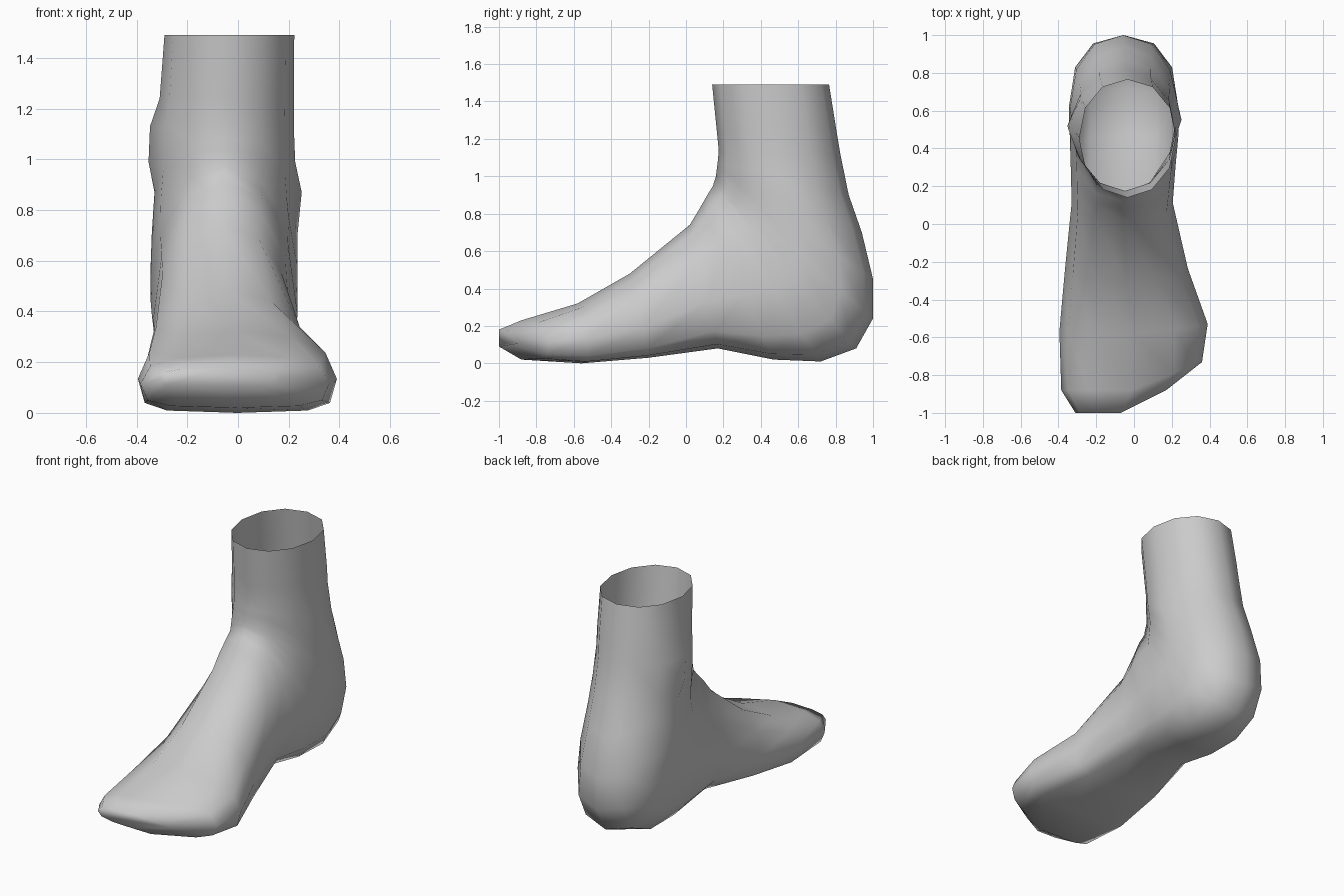
import bpy, bmesh, math

if "Cube" in bpy.data.objects:
    bpy.data.objects.remove(bpy.data.objects["Cube"])

SIDES = 12

# Cross-sections from toe tip, fanning around the heel, up to the leg opening:
# (top y, top z), (bottom y, bottom z), (left x, right x), widest fraction, skew, top exp, sole exp
SECTIONS = [
    ((-1.00, .18), (-1.00, .09), (-.31, .17), .50, .50, .75, .75),
    ((-.88, .23), (-.88, .02), (-.385, .36), .45, .40, .75, .55),
    ((-.58, .32), (-.56, .00), (-.395, .39), .42, .10, .85, .50),
    ((-.30, .48), (-.20, .03), (-.365, .285), .35, 0, .95, .55),
    ((.02, .74), (.17, .08), (-.33, .205), .38, 0, .90, .65),
    ((.08, .84), (.47, .02), (-.335, .22), .42, 0, .90, .65),
    ((.12, .91), (.72, .01), (-.34, .235), .42, 0, .95, .70),
    ((.145, .95), (.91, .08), (-.345, .235), .42, 0, 1.0, .80),
    ((.15, .97), (1.00, .24), (-.345, .235), .45, 0, 1.0, .85),
    ((.16, 1.0), (1.00, .45), (-.34, .225), .47, 0, 1.0, .90),
    ((.165, 1.04), (.94, .70), (-.325, .22), .50, 0, 1.0, 1.0),
    ((.17, 1.08), (.87, .90), (-.315, .22), .50, 0, 1.0, 1.0),
    ((.175, 1.14), (.825, 1.12), (-.315, .22), .50, 0, 1.0, 1.0),
    ((.165, 1.24), (.805, 1.24), (-.305, .22), .50, 0, 1.0, .95),
    ((.14, 1.49), (.765, 1.49), (-.29, .222), .50, 0, 1.0, .95),
]

# Ankle bones: side, y, z, height
ANKLES = [(-1, .50, 1.05, .05), (1, .55, .83, .035)]


def power(v, e):
    return math.copysign(abs(v) ** e, v) if abs(v) > 1e-6 else 0.0


def ring(top, bottom, width, f, skew, e_top, e_sole):
    mid = [b + (t - b) * f for t, b in zip(top, bottom)]
    xm, half = sum(width) / 2, (width[1] - width[0]) / 2
    pts = []
    for i in range(SIDES):
        a = 2 * math.pi * i / SIDES
        e = e_top if math.sin(a) >= 0 else e_sole
        c, s = power(math.cos(a), e), power(math.sin(a), e)
        end = top if s >= 0 else bottom
        x = xm + half * c
        y = mid[0] + (end[0] - mid[0]) * abs(s) + skew * max(0, x - xm)
        z = mid[1] + (end[1] - mid[1]) * abs(s)
        for side, ay, az, h in ANKLES:
            if side * c > 0:
                d2 = (y - ay) ** 2 + (z - az) ** 2
                x += side * h * math.exp(-d2 / .12 ** 2)
        pts.append((x, y, z))
    return pts


# Loft the rings, closing the toe and leaving the leg open
bm = bmesh.new()
rings = [[bm.verts.new(p) for p in ring(*s)] for s in SECTIONS]
for r0, r1 in zip(rings, rings[1:]):
    for i in range(SIDES):
        j = (i + 1) % SIDES
        bm.faces.new((r0[i], r0[j], r1[j], r1[i]))
bm.faces.new(rings[0])
bmesh.ops.recalc_face_normals(bm, faces=bm.faces[:])
for face in bm.faces:
    face.smooth = True

mesh = bpy.data.meshes.new("foot")
bm.to_mesh(mesh)
bm.free()
foot = bpy.data.objects.new("foot", mesh)
bpy.context.collection.objects.link(foot)
